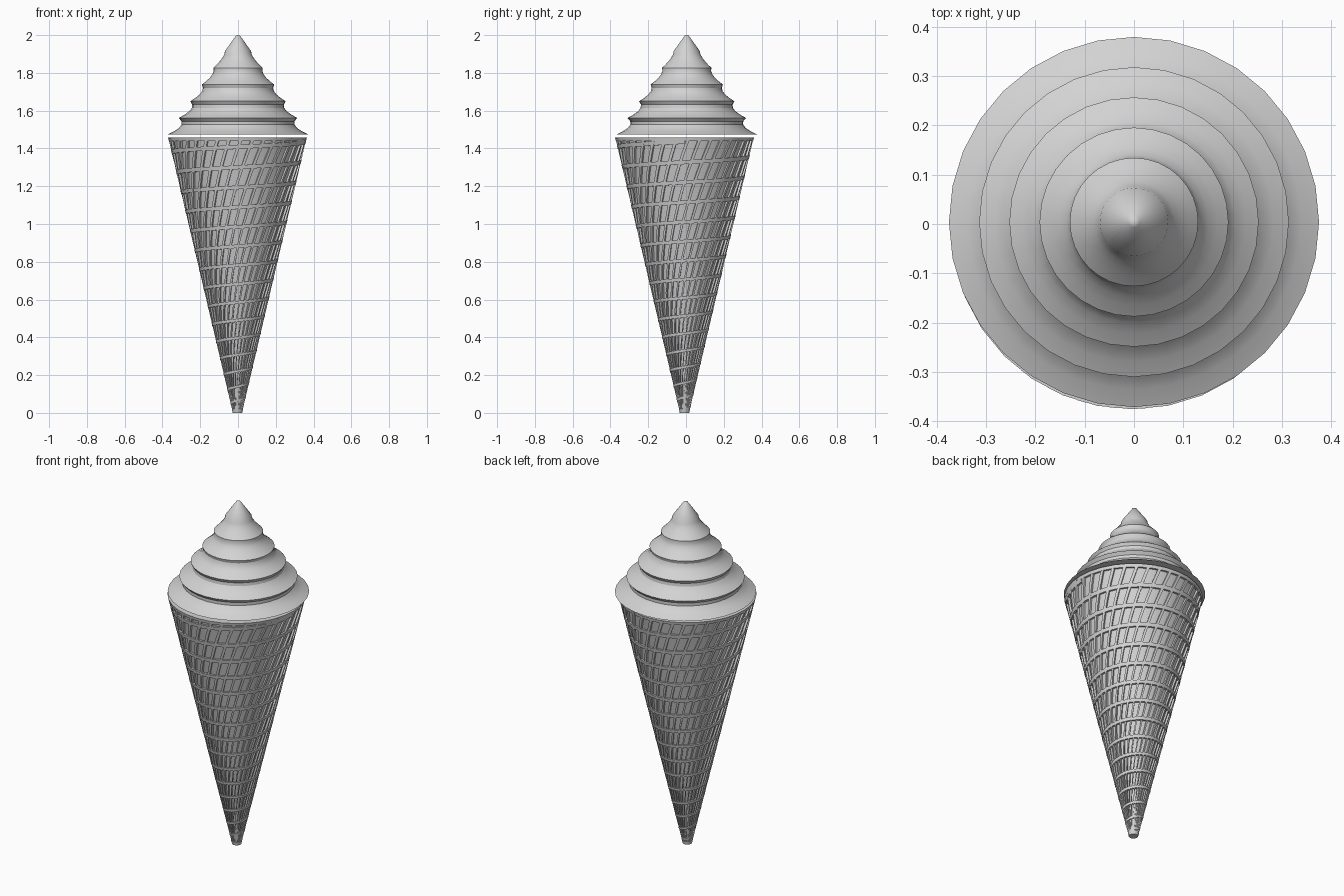
import bpy, bmesh, math

if "Cube" in bpy.data.objects:
    bpy.data.objects.remove(bpy.data.objects["Cube"])

grey = bpy.data.materials.new("plain grey")
grey.diffuse_color = (0.65, 0.65, 0.65, 1)
grey.use_nodes = True
grey.node_tree.nodes["Principled BSDF"].inputs["Base Color"].default_value = grey.diffuse_color

CONE_TOP = 1.457


def finish(name, bm, angle, loc):
    bmesh.ops.recalc_face_normals(bm, faces=bm.faces)
    me = bpy.data.meshes.new(name)
    bm.to_mesh(me)
    bm.free()
    me.materials.append(grey)
    ob = bpy.data.objects.new(name, me)
    bpy.context.collection.objects.link(ob)
    ob.location = loc
    bpy.ops.object.select_all(action='DESELECT')
    ob.select_set(True)
    bpy.context.view_layer.objects.active = ob
    bpy.ops.object.shade_smooth_by_angle(angle=math.radians(angle))
    return ob


def polar(r, a, z):
    return (r * math.cos(a), r * math.sin(a), z)


def loft(bm, loops):
    """Skin closed loops of points and cap both ends."""
    rows = [[bm.verts.new(p) for p in loop] for loop in loops]
    n = len(rows[0])
    for a, b in zip(rows, rows[1:]):
        for i in range(n):
            j = (i + 1) % n
            bm.faces.new((a[i], a[j], b[j], b[i]))
    bm.faces.new(rows[0][::-1])
    bm.faces.new(rows[-1])


def outer(z):
    return 0.025 + 0.235 * z


def inner(z):
    return outer(z) - min(0.012, 0.15 * outer(z))


def ring(r, z, n, turn=0.0):
    return [polar(r, turn + 2 * math.pi * i / n, z) for i in range(n)]


CONE_AT = (-0.003, -0.008, 0)

# Wafer cone body
bm = bmesh.new()
loft(bm, [ring(inner(z), z, 64) for z in (0, 0.23, CONE_TOP - 0.002)])
finish("cone_body", bm, 30, CONE_AT)

# Slanted ribs leaning to the right as they climb
bm = bmesh.new()
RIBS, STEPS = 36, 16
for k in range(RIBS):
    loops = []
    for s in range(STEPS + 1):
        z = CONE_TOP * s / STEPS
        a = 2 * math.pi * k / RIBS + 1.0 * z
        w = 0.024
        ro, ri = outer(z) - 0.001, inner(z) - 0.004
        loops.append([polar(ri, a - w, z), polar(ro, a - w, z),
                      polar(ro, a + w, z), polar(ri, a + w, z)])
    loft(bm, loops)
finish("cone_ribs", bm, 30, CONE_AT)

# Spiral band winding up the cone, rows growing taller towards the top
bm = bmesh.new()
TURNS, SEG = 15, 32
loops = []
for s in range(TURNS * SEG + 1):
    t = s / (TURNS * SEG)
    z = 0.02 + 1.415 * t ** 1.15
    a = 2 * math.pi * s / SEG
    h = 0.006 + 0.005 * t
    loops.append([polar(inner(z - h) - 0.004, a, z - h), polar(outer(z - h), a, z - h),
                  polar(outer(z + h), a, z + h), polar(inner(z + h) - 0.004, a, z + h)])
loft(bm, loops)
finish("cone_spiral_band", bm, 30, CONE_AT)

# Flat rim and blunt foot
for name, z0, z1 in (("cone_rim", CONE_TOP - 0.018, CONE_TOP), ("cone_foot", 0.0, 0.02)):
    bm = bmesh.new()
    loft(bm, [ring(outer(z), z, 32) for z in (z0, z1)])
    finish(name, bm, 30, CONE_AT)

# Whipped cream: shrinking rings, each twisted against the one below
bm = bmesh.new()
SIDES, TWIST = 32, -5 * 2 * math.pi / 32
loops = []
CUTS = 5
tiers = [(0.375 - 0.0612 * i, 1.473 + 0.0885 * i) for i in range(6)]
for i in range(5):
    (r0, z0), (r1, z1) = tiers[i], tiers[i + 1]
    for c in range(CUTS):
        t = c / CUTS
        lo, hi = ring(r0, z0, SIDES), ring(r1, z1, SIDES, TWIST)
        loops.append([[p + (q - p) * t for p, q in zip(a, b)] for a, b in zip(lo, hi)])
    # re-index so the rings keep turning with the twist
loops.append(ring(tiers[5][0], tiers[5][1], SIDES, 0))
loops.append(ring(0.011, 1.997, SIDES, 0))
loops.append(ring(0.004, 2.0, SIDES, 0))
# Each tier starts where the previous twist ends: rotate vertex order by five places per tier
fixed = []
for n, loop in enumerate(loops):
    tier = min(n // CUTS, 5)
    k = (-5 * tier) % SIDES
    fixed.append(loop[k:] + loop[:k])
loft(bm, fixed)
finish("swirled_cream", bm, 32, (0, 0.004, 0))
